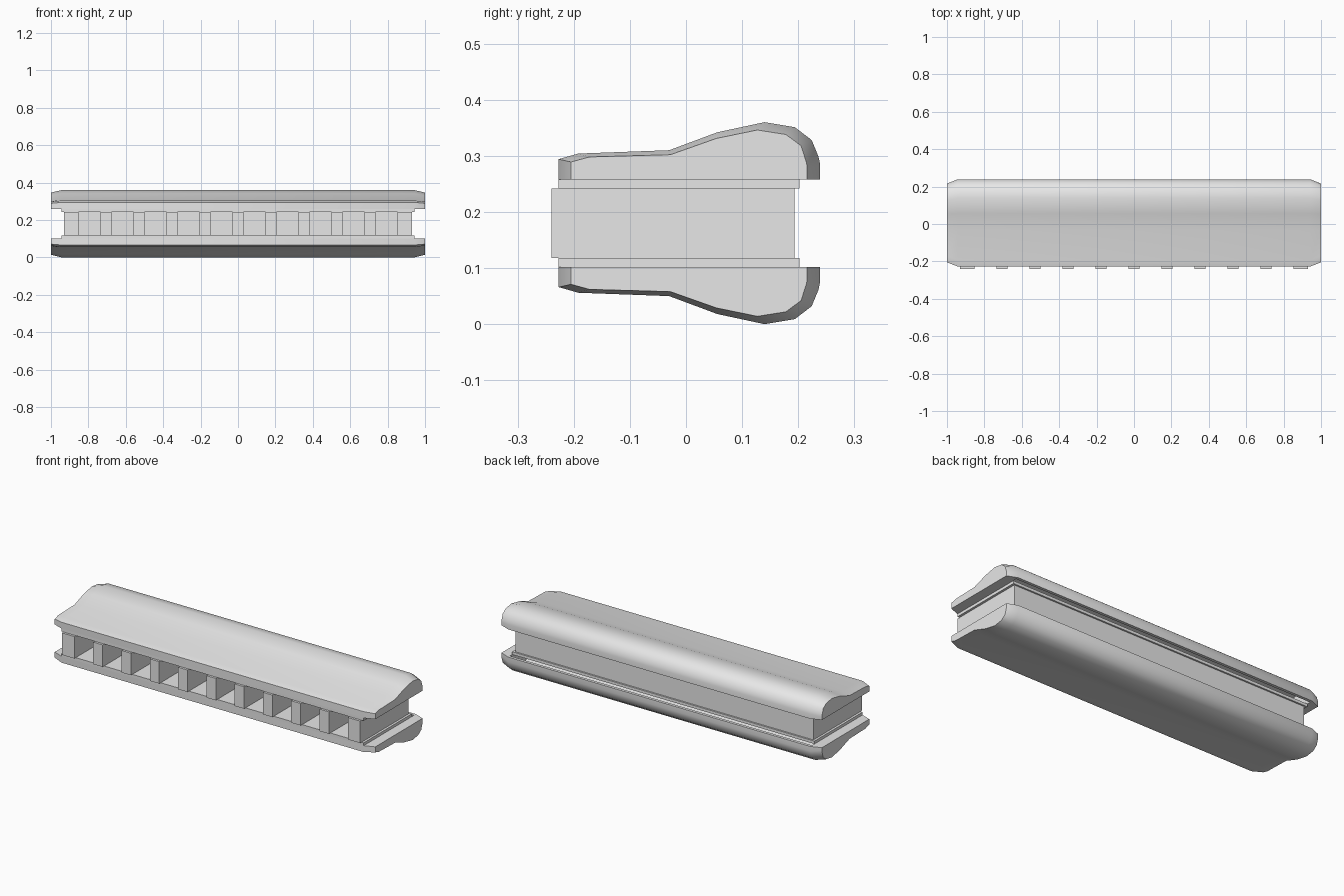
import bpy, bmesh

if "Cube" in bpy.data.objects:
    bpy.data.objects.remove(bpy.data.objects["Cube"])

MID = 0.18  # height of the mirror plane between the two halves

metal = bpy.data.materials.new("light grey")
metal.diffuse_color = (0.8, 0.8, 0.8, 1)
metal.use_nodes = True
metal.node_tree.nodes["Principled BSDF"].inputs["Base Color"].default_value = metal.diffuse_color


def finish(name, bm, smooth=False):
    bmesh.ops.recalc_face_normals(bm, faces=bm.faces[:])
    mesh = bpy.data.meshes.new(name)
    bm.to_mesh(mesh)
    bm.free()
    mesh.materials.append(metal)
    ob = bpy.data.objects.new(name, mesh)
    bpy.context.collection.objects.link(ob)
    if smooth:
        bpy.ops.object.select_all(action='DESELECT')
        ob.select_set(True)
        bpy.context.view_layer.objects.active = ob
        bpy.ops.object.shade_smooth_by_angle(angle=0.56)
    return ob


def extruded(name, outline, z0, z1):
    """Flat xy outline raised from z0 to z1."""
    bm = bmesh.new()
    face = bm.faces.new([bm.verts.new((x, y, z0)) for x, y in outline])
    top = bmesh.ops.extrude_face_region(bm, geom=[face])["geom"]
    for v in top:
        if isinstance(v, bmesh.types.BMVert):
            v.co.z = z1
    return finish(name, bm)


# Comb: solid back wall with ten open channels at the front
PITCH, HOLE, FRONT, BACK, DEEP = 0.1765, 0.118, -0.24, 0.193, 0.14
outline = [(0.93, BACK), (-0.93, BACK), (-0.93, FRONT)]
for i in range(10):
    cx = (i - 4.5) * PITCH
    l, r = cx - HOLE / 2, cx + HOLE / 2
    outline += [(l, FRONT), (l, DEEP), (r, DEEP), (r, FRONT)]
outline.append((0.93, FRONT))
extruded("comb", outline, 0.118, 0.242)

# Reed plates above and below the comb
plate = [(-0.943, -0.227), (0.943, -0.227), (0.943, 0.202), (-0.943, 0.202)]
extruded("upper_reed_plate", plate, 0.242, 0.258)
extruded("lower_reed_plate", plate, 0.102, 0.118)

# Cover cross-sections in (y, z): full section and the smaller end section
MAIN = [(-.227, .258), (-.227, .294), (-.192, .304), (-.03, .31), (.056, .342),
        (.14, .36), (.194, .351), (.224, .328), (.236, .299), (.239, .285), (.239, .258)]
END = [(-.205, .258), (-.205, .289), (-.172, .298), (-.028, .302), (.054, .331),
       (.127, .346), (.178, .338), (.205, .318), (.215, .287), (.216, .275), (.216, .258)]
INNER = [(0.006 + (y - 0.006) * 0.93, 0.258 + (z - 0.258) * 0.86) for y, z in MAIN]


def cover(name, flip):
    bm = bmesh.new()

    def ring(x, section):
        return [bm.verts.new((x, y, 2 * MID - z if flip else z)) for y, z in section]

    def loft(a, b):
        for i in range(len(a) - 1):
            bm.faces.new((a[i], a[i + 1], b[i + 1], b[i]))

    # Outer shell with chamfered ends
    e0, m0, m1, e1 = [ring(x, s) for x, s in
                      ((-1, END), (-.943, MAIN), (.943, MAIN), (1, END))]
    for a, b in ((e0, m0), (m0, m1), (m1, e1)):
        loft(a, b)
    # Hollow inside
    i0, i1 = ring(-.943, INNER), ring(.943, INNER)
    loft(i0, i1)
    for r in (e0, e1, i0, i1):
        bm.faces.new(r)
    # Rim joining shell and hollow
    for k in (0, -1):
        bm.faces.new((m0[k], m1[k], i1[k], i0[k]))
    for e, m, i in ((e0, m0, i0), (e1, m1, i1)):
        bm.faces.new((e[0], m[0], i[0], i[-1], m[-1], e[-1]))
    return finish(name, bm, smooth=True)


cover("upper_cover", False)
cover("lower_cover", True)
